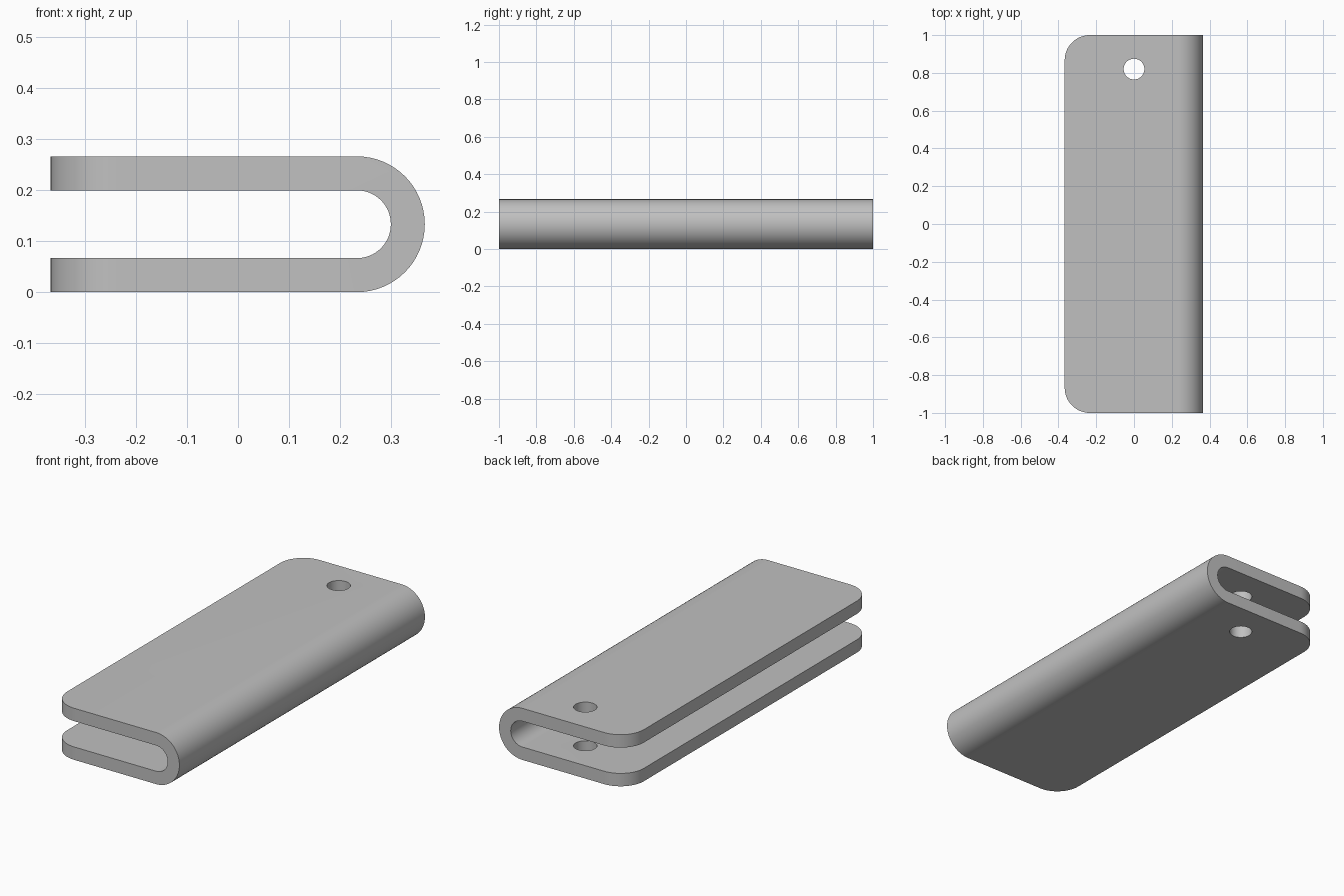
import bpy, bmesh
from math import pi, sin, cos, radians

LEFT, BEND_X = -0.367, 0.233      # open edge and bend centre
OUTER, INNER = 0.133, 0.0665      # bend radii
CORNER = 0.133                    # rounded corners of the open edge
HOLE_Y, HOLE_R = 0.82, 0.055
STEPS = 32

if "Cube" in bpy.data.objects:
    bpy.data.objects.remove(bpy.data.objects["Cube"])

steel = bpy.data.materials.new("grey_steel")
steel.use_nodes = True
colour = (0.53, 0.53, 0.53, 1)
steel.diffuse_color = colour
steel.node_tree.nodes["Principled BSDF"].inputs["Base Color"].default_value = colour


def arc(radius):
    """Half circle from the bottom leaf round to the top leaf."""
    angles = [-pi / 2 + pi * i / STEPS for i in range(STEPS + 1)]
    return [(BEND_X + radius * cos(a), OUTER + radius * sin(a)) for a in angles]


# Folded plate: a U profile extruded along y
outside = [(LEFT, 0)] + arc(OUTER) + [(LEFT, 2 * OUTER)]
inside = [(LEFT, OUTER - INNER)] + arc(INNER) + [(LEFT, OUTER + INNER)]
profile = outside + inside[::-1]

bm = bmesh.new()
end = bm.faces.new([bm.verts.new((x, -1, z)) for x, z in profile])
swept = bmesh.ops.extrude_face_region(bm, geom=[end], use_keep_orig=True)
moved = [v for v in swept["geom"] if isinstance(v, bmesh.types.BMVert)]
bmesh.ops.translate(bm, verts=moved, vec=(0, 2, 0))
bmesh.ops.recalc_face_normals(bm, faces=bm.faces)

# Round the upright corner edges at the open side
corners = [e for e in bm.edges
           if all(v.co.x < LEFT + 0.001 for v in e.verts)
           and abs(e.verts[0].co.y - e.verts[1].co.y) < 0.001]
bmesh.ops.bevel(bm, geom=corners, offset=CORNER, offset_type='OFFSET',
                segments=16, profile=0.5, affect='EDGES')
mesh = bpy.data.meshes.new("folded_plate")
bm.to_mesh(mesh)
bm.free()
mesh.materials.append(steel)
plate = bpy.data.objects.new("folded_plate", mesh)
bpy.context.collection.objects.link(plate)

# Hole drilled through both leaves
bpy.ops.mesh.primitive_cylinder_add(vertices=48, radius=HOLE_R, depth=1,
                                    location=(0, HOLE_Y, OUTER))
drill = bpy.context.object
drill.name = "hole_cutter"
drill.hide_render = True
drill.data.materials.append(steel)

cut = plate.modifiers.new("hole", 'BOOLEAN')
cut.operation = 'DIFFERENCE'
cut.solver = 'EXACT'
cut.object = drill
bpy.ops.object.select_all(action='DESELECT')
plate.select_set(True)
bpy.context.view_layer.objects.active = plate
bpy.ops.object.modifier_apply(modifier=cut.name)
bpy.data.objects.remove(drill)

# Smooth bend and corners, crisp rims
bpy.ops.object.shade_smooth_by_angle(angle=radians(30))
